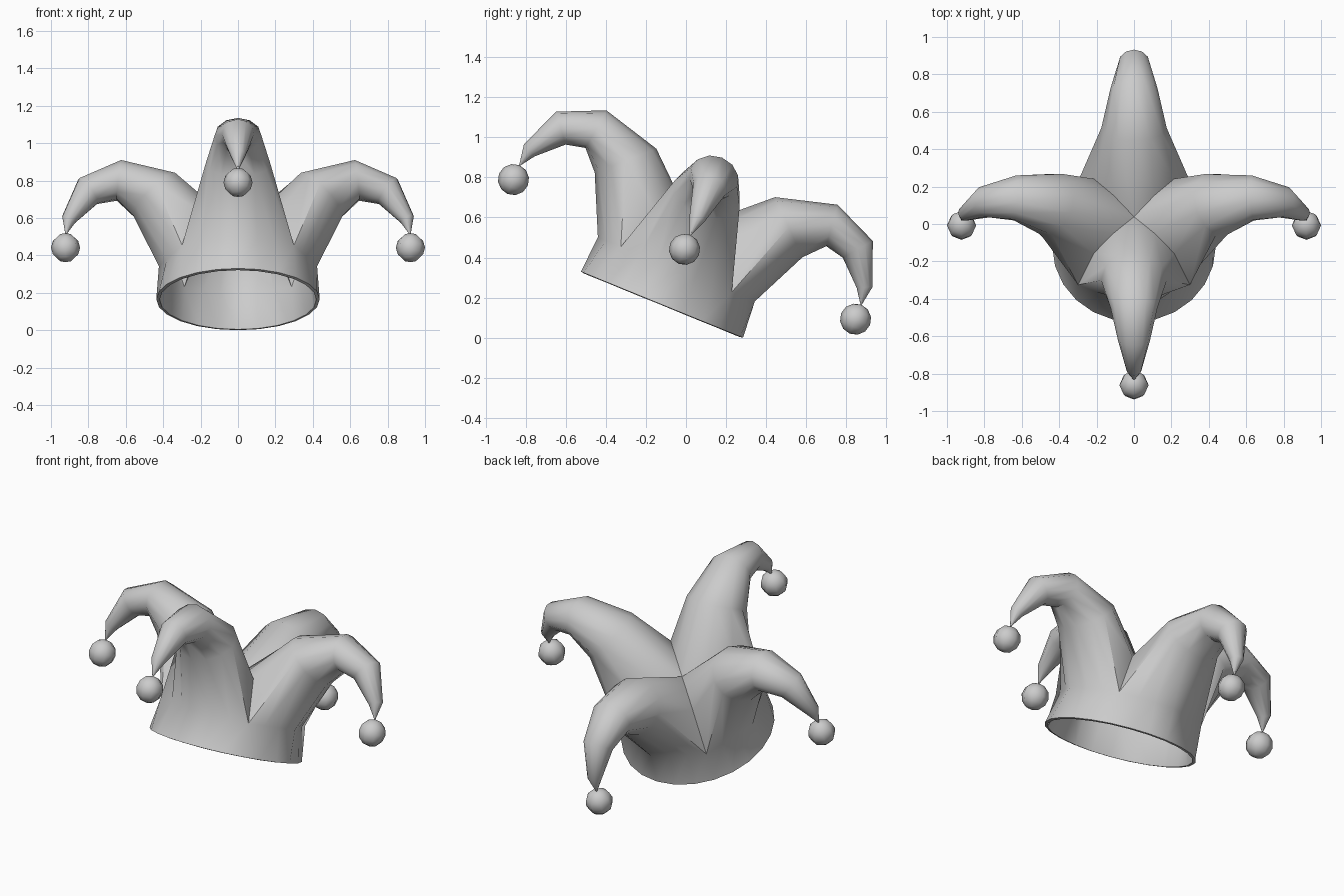
import bpy, bmesh
from math import sin, cos, pi, radians
from mathutils import Matrix, Vector

if "Cube" in bpy.data.objects:
    bpy.data.objects.remove(bpy.data.objects["Cube"])

# The whole hat is tilted backwards around its rim centre
TILT = Matrix.Translation((0, -0.12, 0.165)) @ Matrix.Rotation(radians(-22.2), 4, 'X')
BAND_R, RIM_R, BAND_H = 0.423, 0.437, 0.19
N = 12  # sides of each horn


def shade(ob, angle):
    bpy.ops.object.select_all(action='DESELECT')
    ob.select_set(True)
    bpy.context.view_layer.objects.active = ob
    bpy.ops.object.shade_smooth_by_angle(angle=radians(angle))


def band_point(deg):
    # Top of the band is an octagon
    r = BAND_R * cos(radians(22.5)) / cos(radians(deg % 45 - 22.5))
    return Vector((r * cos(radians(deg)), r * sin(radians(deg)), BAND_H))


def horn_rings():
    # Base loop: crown centre, seam, valley, then along the band
    seam = [(0, 0.42), (0.11, 0.455), (0.215, 0.43)]
    base = []
    for k in range(N):
        j, s = (k, 1) if k <= N // 2 else (N - k, -1)
        if j < 3:
            x, h = seam[j]
            base.append(Vector((x, s * x, h)))
        else:
            base.append(band_point(s * (6 - j) * 15))
    rings = [base]
    # Upper (r, h), lower (r, h), half width of each section
    for ur, uh, lr, lh, w in [(0.32, 0.71, 0.56, 0.484, 0.175),
                              (0.623, 0.793, 0.649, 0.58, 0.125),
                              (0.854, 0.692, 0.747, 0.558, 0.085),
                              (0.94, 0.48, 0.868, 0.445, 0.04),
                              (0.923, 0.375, 0.917, 0.375, 0.004)]:
        up, lo = Vector((ur, 0, uh)), Vector((lr, 0, lh))
        mid, half = (up + lo) / 2, (up - lo) / 2
        rings.append([mid + half * cos(2 * pi * k / N) + Vector((0, w * sin(2 * pi * k / N), 0))
                      for k in range(N)])
    return rings


# Cap: four horns and the band, welded into one cloth shell
bm = bmesh.new()
for i in range(4):
    turn = Matrix.Rotation(i * pi / 2, 4, 'Z')
    loops = [[bm.verts.new(turn @ p) for p in ring] for ring in horn_rings()]
    for a, b in zip(loops, loops[1:]):
        for k in range(N):
            m = (k + 1) % N
            bm.faces.new((a[k], a[m], b[m], b[k]))
    bm.faces.new(loops[-1])
for i in range(24):
    a, b = i * 15, (i + 1) * 15
    pts = [Vector((RIM_R * cos(radians(d)), RIM_R * sin(radians(d)), 0)) for d in (a, b)]
    bm.faces.new([bm.verts.new(p) for p in (*pts, band_point(b), band_point(a))])
bmesh.ops.remove_doubles(bm, verts=bm.verts, dist=0.001)
bmesh.ops.recalc_face_normals(bm, faces=bm.faces)
mesh = bpy.data.meshes.new("cap")
bm.to_mesh(mesh)
bm.free()
cap = bpy.data.objects.new("cap", mesh)
bpy.context.collection.objects.link(cap)
cap.matrix_world = TILT
bpy.context.view_layer.objects.active = cap
solid = cap.modifiers.new("thickness", 'SOLIDIFY')
solid.thickness, solid.offset = 0.018, -1
bpy.ops.object.modifier_apply(modifier=solid.name)
shade(cap, 48)

# Bells hanging from the horn tips
for i, name in enumerate(["right", "back", "left", "front"]):
    bpy.ops.mesh.primitive_uv_sphere_add(segments=8, ring_count=6, radius=0.078)
    bell = bpy.context.object
    bell.name = name + "_bell"
    bell.matrix_world = TILT @ Matrix.Rotation(i * pi / 2, 4, 'Z') @ Matrix.Translation((0.922, 0, 0.298))
    shade(bell, 60)
